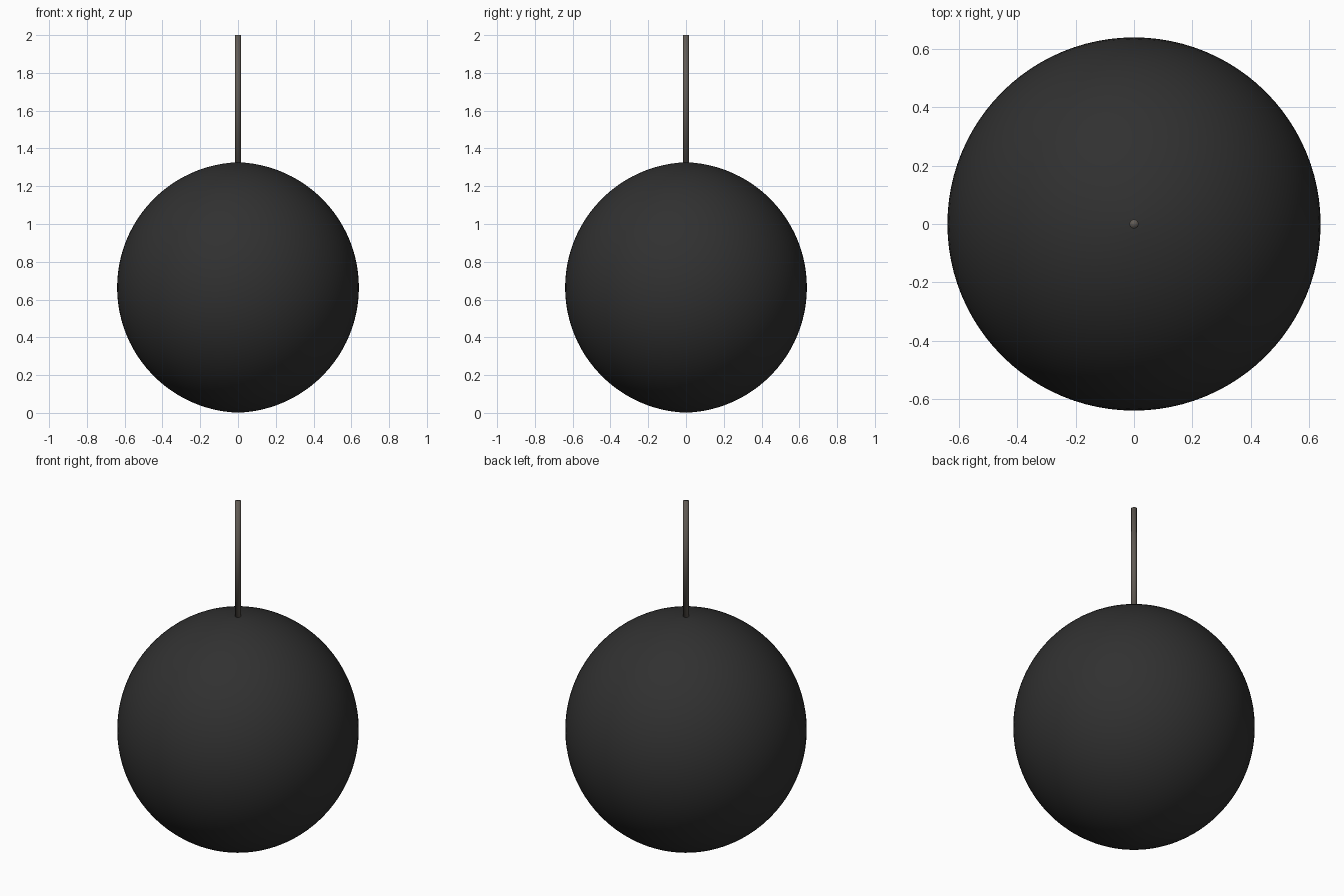
import bpy, bmesh, math
from mathutils import Matrix

if "Cube" in bpy.data.objects:
    bpy.data.objects.remove(bpy.data.objects["Cube"])

def material(name, rgb):
    m = bpy.data.materials.new(name)
    m.diffuse_color = (*rgb, 1)
    m.use_nodes = True
    m.node_tree.nodes["Principled BSDF"].inputs["Base Color"].default_value = m.diffuse_color
    return m

def make_object(name, bm, mat):
    bmesh.ops.recalc_face_normals(bm, faces=bm.faces)
    for f in bm.faces:
        f.smooth = True
    me = bpy.data.meshes.new(name)
    bm.to_mesh(me)
    bm.free()
    me.materials.append(mat)
    ob = bpy.data.objects.new(name, me)
    bpy.context.collection.objects.link(ob)
    return ob

# Globe shade: an arc with its centre just past the axis, spun to a ball with faintly pointed poles
ARC_R, OFFSET, MID_Z, RINGS, SIDES = 0.6634, 0.0234, 0.6640, 48, 96
end = math.acos(OFFSET / ARC_R)
bm = bmesh.new()
profile = []
for i in range(RINGS + 1):
    a = -end + 2 * end * i / RINGS
    r = max(0.0, ARC_R * math.cos(a) - OFFSET)
    profile.append(bm.verts.new((r, 0, MID_Z + ARC_R * math.sin(a))))
edges = [bm.edges.new(pair) for pair in zip(profile, profile[1:])]
bmesh.ops.spin(bm, geom=profile + edges, cent=(0, 0, 0), axis=(0, 0, 1),
               angle=2 * math.pi, steps=SIDES, use_duplicate=False)
bmesh.ops.remove_doubles(bm, verts=bm.verts, dist=1e-4)
make_object("globe_shade", bm, material("black_shade", (0.03, 0.03, 0.03)))

# Hanging rod rising from the top of the globe
ROD_R, ROD_BOTTOM, ROD_TOP = 0.016, 1.31, 2.0
bm = bmesh.new()
bmesh.ops.create_cone(bm, cap_ends=True, segments=10, radius1=ROD_R, radius2=ROD_R,
                      depth=ROD_TOP - ROD_BOTTOM,
                      matrix=Matrix.Translation((0, 0, (ROD_TOP + ROD_BOTTOM) / 2))
                      @ Matrix.Rotation(math.pi / 2, 4, 'Z'))
make_object("hanging_rod", bm, material("rod_metal", (0.12, 0.105, 0.09)))
